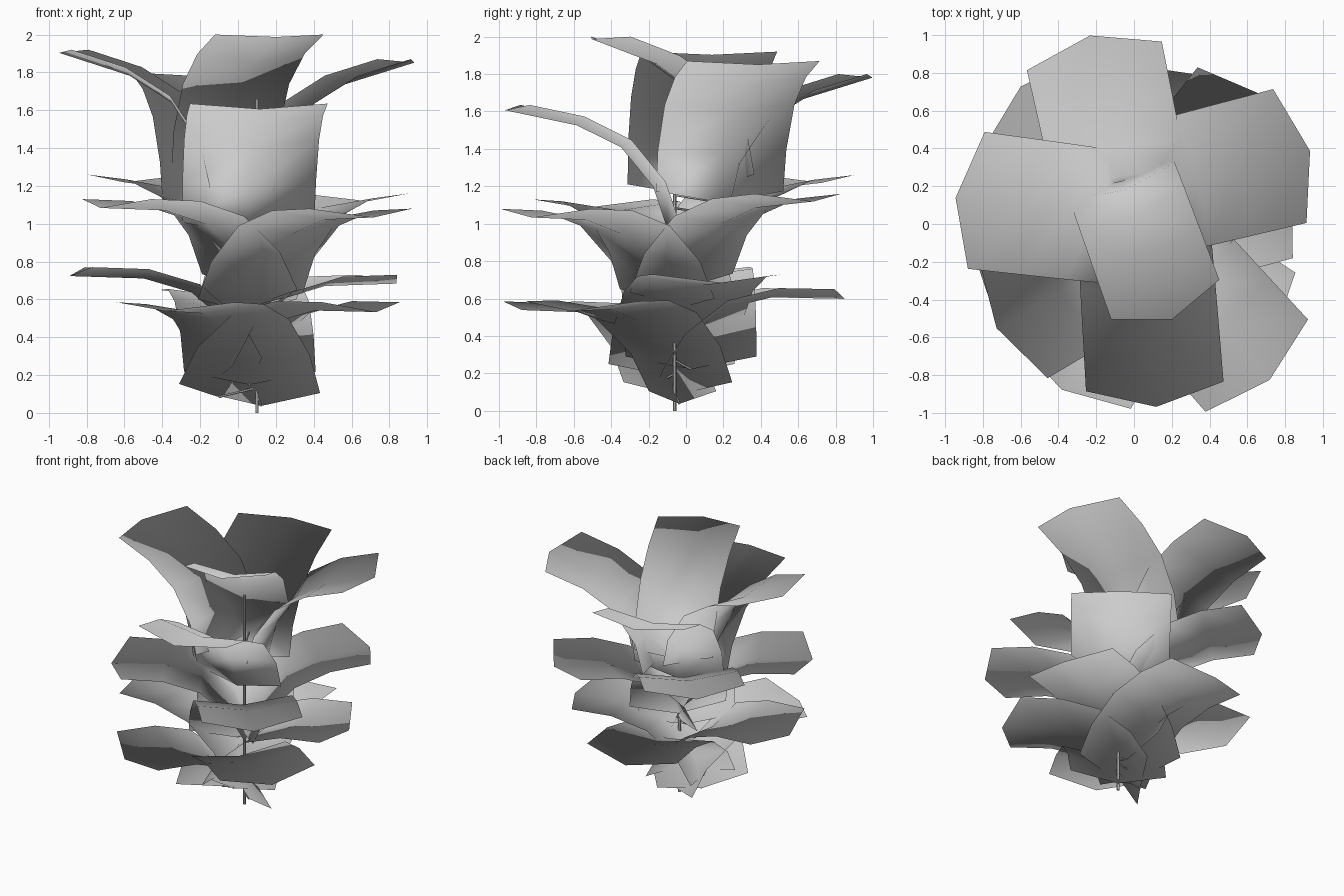
import bpy, math
from mathutils import Vector, Matrix

cube = bpy.data.objects.get("Cube")
if cube:
    bpy.data.objects.remove(cube, do_unlink=True)

# One plain grey for the whole plant
grey = bpy.data.materials.new("plain_grey")
grey.use_nodes = True
grey.diffuse_color = (0.6, 0.6, 0.6, 1)
grey.node_tree.nodes["Principled BSDF"].inputs["Base Color"].default_value = (0.6, 0.6, 0.6, 1)

STEM = Vector((0.10, -0.06, 0))
HEART = Vector((0, 0, 1.15))  # centre of the foliage, for its soft radial normals
ARC = [(0, 0), (0.11, 0.2), (0.33, 0.39), (0.6, 0.47), (0.9, 0.48)]  # side profile
CUP, POINT = 0.05, 0.1


def rod(name, a, b, radius):
    axis = b - a
    bpy.ops.mesh.primitive_cylinder_add(vertices=6, radius=radius, depth=axis.length,
                                        location=(a + b) / 2)
    ob = bpy.context.object
    ob.name = name
    ob.rotation_euler = axis.to_track_quat("Z", "Y").to_euler()
    ob.data.materials.append(grey)
    bpy.ops.object.shade_smooth_by_angle()


def leaf(name, azimuth, tip, tilt, half=0.365):
    """Cupped, arching sheet, facing outward, whose tip corners centre on the given point."""
    turn = Matrix.Rotation(math.radians(azimuth), 3, "Z") @ \
        Matrix.Rotation(-math.radians(tilt), 3, "Y")
    arc = [Vector((h, 0, z)) for h, z in ARC]
    base = Vector(tip) - turn @ arc[-1]
    last = len(arc) - 1
    verts, faces = [], []
    for i, p in enumerate(arc):
        along = (arc[min(i + 1, last)] - arc[max(i - 1, 0)]).normalized()
        normal = Vector((-along.z, 0, along.x))
        shift = POINT if i == last else -POINT / 2 if i == 0 else 0
        width = half * (0.96 + 0.04 * i / last)
        for side in (-1, 0, 1):
            q = p + Vector((0, side * width, 0))
            if side == 0:
                q += along * shift - normal * CUP
            verts.append(base + turn @ q)
    for i in range(last):
        for j in range(2):
            k = i * 3 + j
            faces.append((k, k + 1, k + 4, k + 3))
    mesh = bpy.data.meshes.new(name)
    mesh.from_pydata(verts, [], faces)
    mesh.polygons.foreach_set("use_smooth", [True] * len(faces))
    mesh.normals_split_custom_set_from_vertices([(v - HEART).normalized() for v in verts])
    mesh.materials.append(grey)
    bpy.context.collection.objects.link(bpy.data.objects.new(name, mesh))
    # Thin stalk joining the leaf base to the stem
    foot = Vector((STEM.x, STEM.y, max(0.05, base.z - 0.02)))
    rod(name + "_stalk", foot, verts[1], 0.006)


rod("stem", STEM, STEM + Vector((0, 0, 1.66)), 0.01)

# Leaves: direction, centre of the tip, upward tilt
LEAVES = {
    "upper_left_leaf": (14, (0.825, 0.36, 1.87), 15),
    "upper_right_leaf": (173, (-0.835, 0.125, 1.92), 16),
    "upper_back_leaf": (102, (-0.21, 0.89, 1.80), 15),
    "upper_front_leaf": (-86, (0.11, -0.86, 1.635), 10),
    "middle_front_left_leaf": (-48, (0.65, -0.75, 1.08), 0),
    "middle_front_right_leaf": (210, (-0.64, -0.50, 1.13), 0),
    "middle_back_left_leaf": (51, (0.62, 0.60, 1.16), 3),
    "middle_back_right_leaf": (133, (-0.53, 0.65, 1.26), 3),
    "lower_front_left_leaf": (-34, (0.65, -0.56, 0.585), -3),
    "lower_front_right_leaf": (-121, (-0.33, -0.79, 0.585), 0),
    "lower_left_leaf": (16, (0.74, 0.17, 0.73), 0),
    "lower_right_leaf": (183, (-0.79, -0.02, 0.77), 0),
    "lower_back_leaf": (97, (-0.05, 0.75, 0.65), -3),
}
for label, (azimuth, tip, tilt) in LEAVES.items():
    leaf(label, azimuth, tip, tilt)
leaf("crown_leaf", -70, (0.165, -0.40, 2.0), 18, 0.305)
